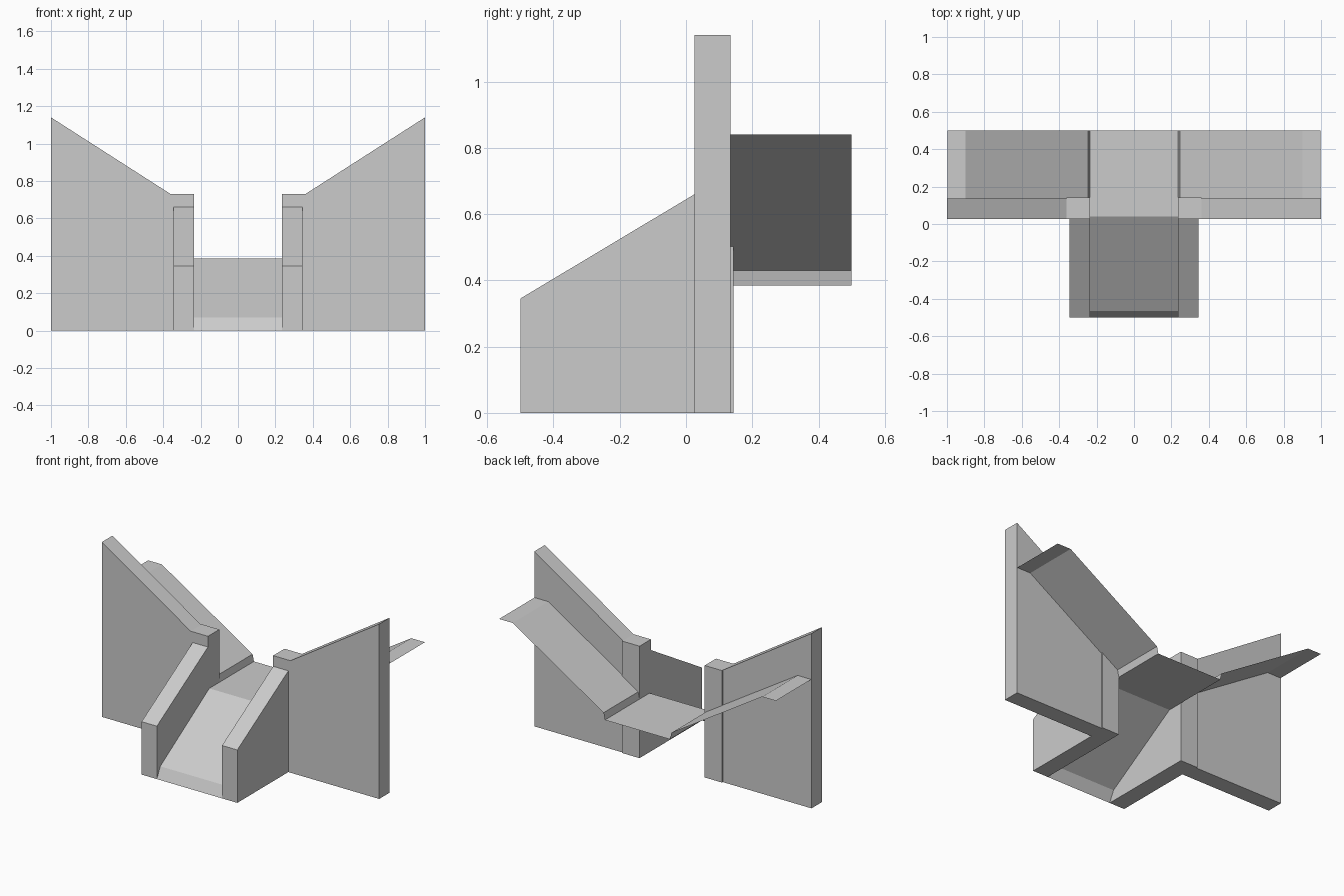
import bpy, bmesh

if "Cube" in bpy.data.objects:
    bpy.data.objects.remove(bpy.data.objects["Cube"])


def make_object(name, bm, mirror=False):
    mesh = bpy.data.meshes.new(name)
    bm.to_mesh(mesh)
    bm.free()
    obj = bpy.data.objects.new(name, mesh)
    bpy.context.collection.objects.link(obj)
    if mirror:
        mod = obj.modifiers.new("mirror", 'MIRROR')
        mod.use_mirror_merge = False
    return obj


def prism(name, profile, offset, mirror=True):
    """Closed solid: convex or concave profile of 3D points, extruded by offset."""
    bm = bmesh.new()
    face = bm.faces.new([bm.verts.new(p) for p in profile])
    ext = bmesh.ops.extrude_face_region(bm, geom=[face], use_keep_orig=True)
    verts = [g for g in ext['geom'] if isinstance(g, bmesh.types.BMVert)]
    bmesh.ops.translate(bm, verts=verts, vec=offset)
    bmesh.ops.recalc_face_normals(bm, faces=bm.faces)
    return make_object(name, bm, mirror)


def sheet(name, path, offset, mirror=False):
    """Open, zero-thickness strip: path of 3D points swept by offset."""
    bm = bmesh.new()
    a = [bm.verts.new(p) for p in path]
    b = [bm.verts.new([p[i] + offset[i] for i in range(3)]) for p in path]
    for i in range(len(path) - 1):
        f = bm.faces.new((a[i], a[i + 1], b[i + 1], b[i]))
        f.normal_update()
        if f.normal.z < 0:
            f.normal_flip()
    return make_object(name, bm, mirror)


INNER = 0.235          # half width of the channel
Y0, Y1, YP = 0.026, 0.135, 0.143   # headwall front, back, pillar back

# Headwalls rising outward on both sides
prism("headwall", [(x, Y0, z) for x, z in
      [(0.36, 0), (1.0, 0), (1.0, 1.14), (0.36, 0.73)]], (0, Y1 - Y0, 0))

# Slightly deeper end pillars beside the opening
prism("opening_pillar", [(x, Y0, z) for x, z in
      [(INNER, 0), (0.36, 0), (0.36, 0.73), (INNER, 0.73)]], (0, YP - Y0, 0))

# Sloping side walls of the chute
prism("chute_side_wall", [(INNER, y, z) for y, z in
      [(-0.5, 0), (Y0, 0), (Y0, 0.66), (-0.5, 0.345)]], (0.11, 0, 0))

# Chute floor with front lip, running up to the level bed
sheet("chute_floor", [(-INNER, y, z) for y, z in
      [(-0.5, 0), (-0.465, 0.07), (0.04, 0.385), (0.5, 0.385)]],
      (2 * INNER, 0, 0))

# Earth banks behind the headwalls
sheet("rear_bank", [(x, Y1, z) for x, z in
      [(INNER, 0.385), (0.245, 0.43), (0.9, 0.84), (0.998, 0.84)]],
      (0, 0.5 - Y1, 0), mirror=True)
